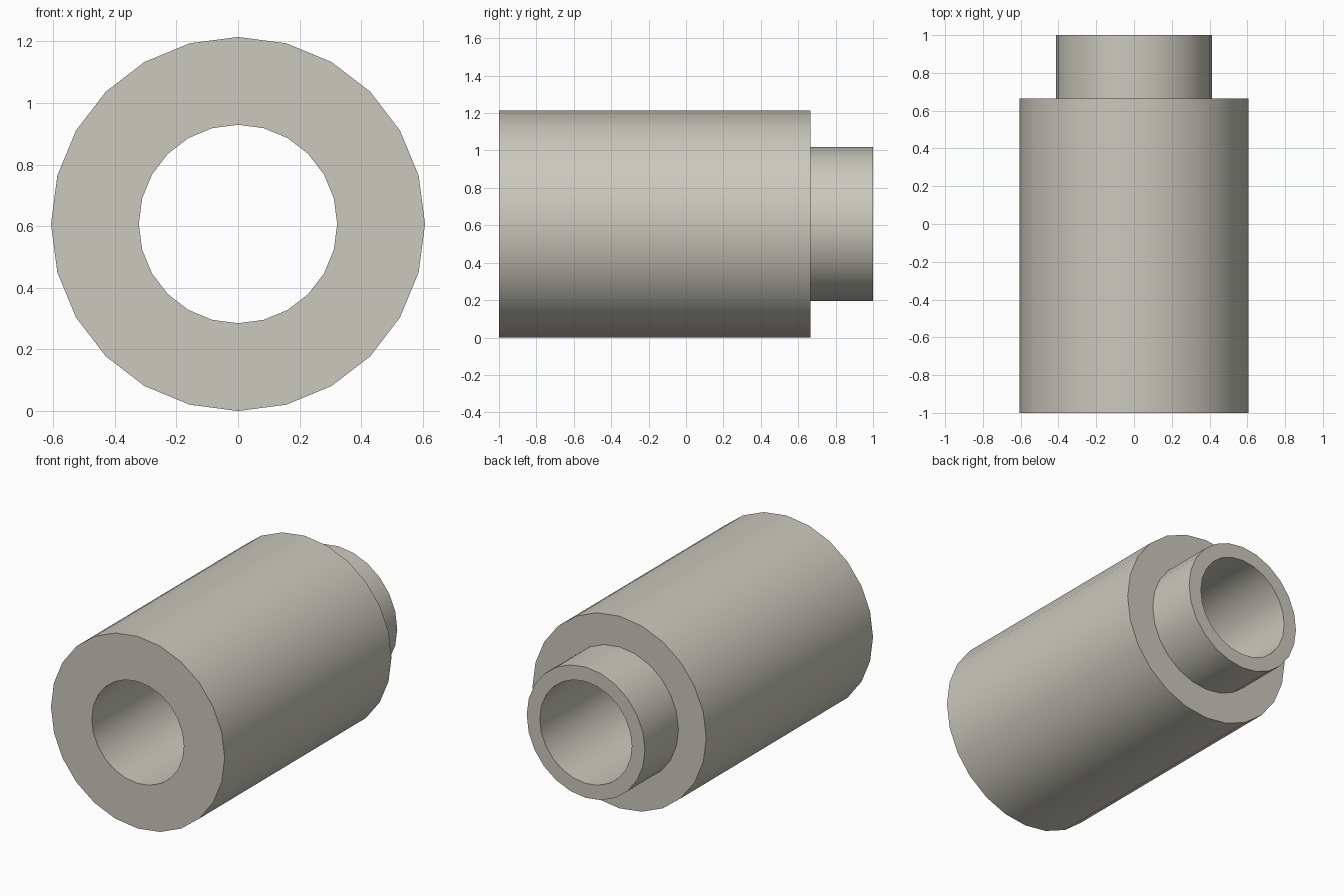
import bpy, bmesh, math

cube = bpy.data.objects.get("Cube")
if cube:
    bpy.data.objects.remove(cube, do_unlink=True)

SIDES = 24
OUTER, NECK, BORE = 0.607, 0.413, 0.322
FRONT, STEP, BACK = -1.0, 0.665, 1.0

# Warm grey material
grey = bpy.data.materials.new("warm_grey")
grey.use_nodes = True
colour = (0.59, 0.585, 0.51, 1.0)
grey.diffuse_color = colour
grey.node_tree.nodes["Principled BSDF"].inputs["Base Color"].default_value = colour


def lathe_y(name, profile):
    """Revolve a closed (radius, y) profile around the y axis."""
    bm = bmesh.new()
    rings = []
    for radius, y in profile:
        ring = []
        for i in range(SIDES):
            a = math.tau * i / SIDES
            ring.append(bm.verts.new((radius * math.cos(a), y, radius * math.sin(a))))
        rings.append(ring)
    for k, ring in enumerate(rings):
        following = rings[(k + 1) % len(rings)]
        for i in range(SIDES):
            j = (i + 1) % SIDES
            bm.faces.new((ring[i], ring[j], following[j], following[i]))
    bmesh.ops.recalc_face_normals(bm, faces=bm.faces)
    mesh = bpy.data.meshes.new(name)
    bm.to_mesh(mesh)
    bm.free()
    obj = bpy.data.objects.new(name, mesh)
    bpy.context.collection.objects.link(obj)
    mesh.materials.append(grey)
    return obj


# Hollow sleeve with a narrower neck at the back
sleeve = lathe_y("stepped_sleeve", [
    (BORE, FRONT), (OUTER, FRONT), (OUTER, STEP),
    (NECK, STEP), (NECK, BACK), (BORE, BACK),
])
sleeve.location.z = OUTER

# Smooth round walls, sharp rims
bpy.ops.object.select_all(action="DESELECT")
sleeve.select_set(True)
bpy.context.view_layer.objects.active = sleeve
bpy.ops.object.shade_smooth_by_angle(angle=math.radians(30))
